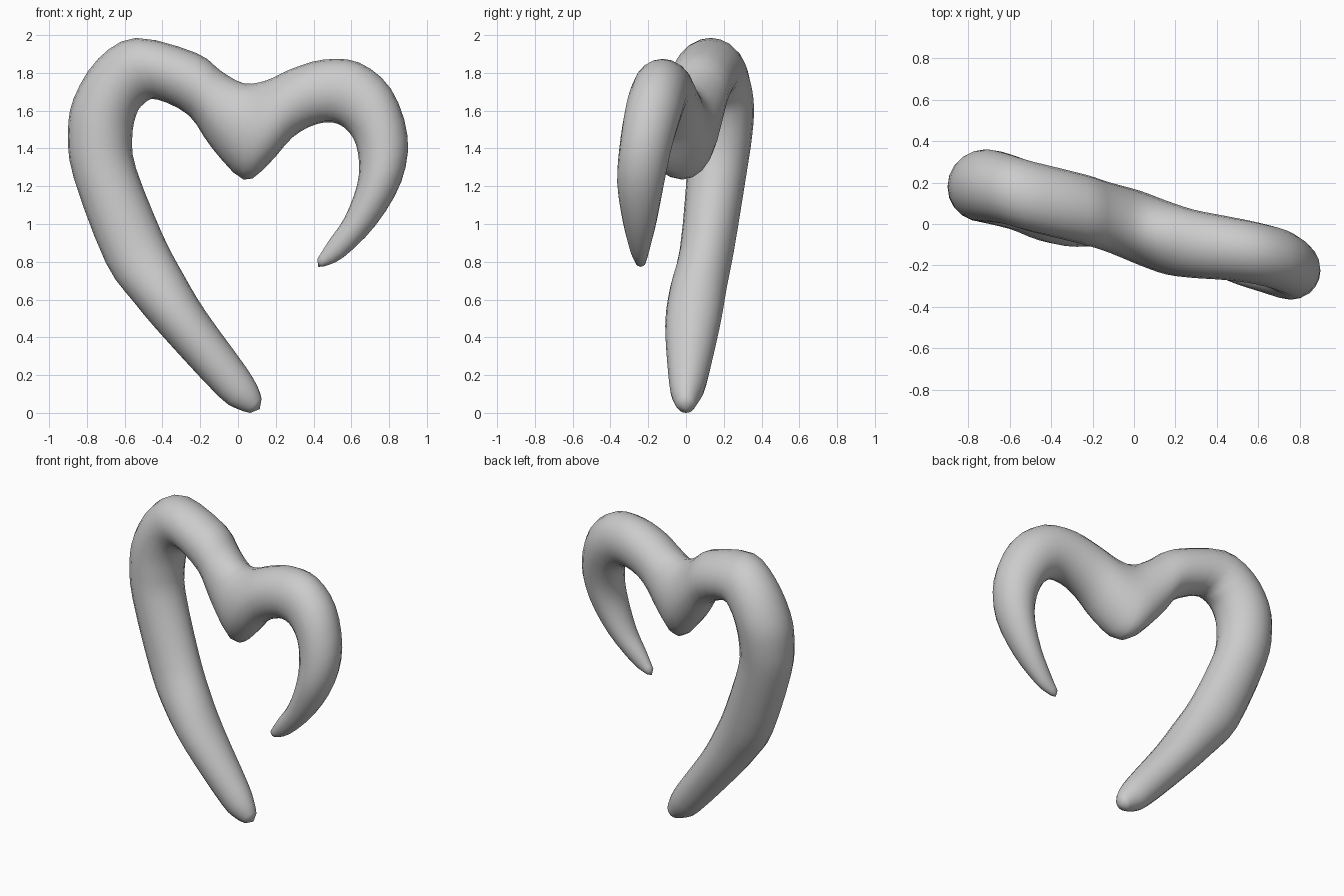
import bpy, bmesh, math
from mathutils import Vector

# Stations along the heart: outer x, outer z, inner x, inner z, depth centre, half depth
STATIONS = [
    (0.065, 0.005, 0.125, 0.08, 0, 0.045),
    (0.00, 0.025, 0.105, 0.14, 0, 0.07),
    (-0.10, 0.09, 0.04, 0.25, 0.01, 0.10),
    (-0.38, 0.39, -0.17, 0.54, 0.035, 0.145),
    (-0.55, 0.59, -0.29, 0.74, 0.065, 0.15),
    (-0.70, 0.80, -0.40, 0.95, 0.112, 0.144),
    (-0.87, 1.25, -0.54, 1.30, 0.163, 0.158),
    (-0.90, 1.48, -0.56, 1.46, 0.18, 0.17),
    (-0.87, 1.67, -0.54, 1.58, 0.185, 0.175),
    (-0.74, 1.88, -0.50, 1.64, 0.17, 0.17),
    (-0.54, 1.99, -0.43, 1.665, 0.13, 0.17),
    (-0.22, 1.91, -0.26, 1.58, 0.07, 0.17),
    (-0.09, 1.815, -0.14, 1.41, 0.03, 0.17),
    (0.03, 1.75, 0.03, 1.24, -0.02, 0.18),
    (0.15, 1.765, 0.16, 1.32, -0.065, 0.178),
    (0.28, 1.825, 0.29, 1.465, -0.095, 0.165),
    (0.45, 1.875, 0.42, 1.535, -0.115, 0.155),
    (0.64, 1.86, 0.53, 1.535, -0.14, 0.15),
    (0.81, 1.72, 0.61, 1.46, -0.175, 0.15),
    (0.898, 1.47, 0.64, 1.34, -0.215, 0.138),
    (0.865, 1.23, 0.63, 1.21, -0.24, 0.124),
    (0.73, 1.00, 0.565, 1.04, -0.245, 0.09),
    (0.56, 0.83, 0.48, 0.915, -0.245, 0.052),
    (0.455, 0.78, 0.42, 0.82, -0.24, 0.026),
]
SIDES, STEPS = 20, 3


def spline(a, b, c, d, t):
    # Catmull-Rom blend of whole stations
    return [0.5 * (2 * q + (r - p) * t + (2 * p - 5 * q + 4 * r - s) * t * t
                   + (3 * q - p - 3 * r + s) * t ** 3)
            for p, q, r, s in zip(a, b, c, d)]


def ring(bm, s):
    # Elliptical section between the outer and inner edge
    outer, inner = Vector((s[0], s[4], s[1])), Vector((s[2], s[4], s[3]))
    mid, half = (outer + inner) / 2, (outer - inner) / 2
    return [bm.verts.new(mid + half * math.cos(a) + Vector((0, s[5] * math.sin(a), 0)))
            for a in (2 * math.pi * i / SIDES for i in range(SIDES))]


def cap(bm, loop, tip):
    v = bm.verts.new(tip)
    for i in range(SIDES):
        bm.faces.new((loop[i], loop[(i + 1) % SIDES], v))


# Refine the stations
path = []
n = len(STATIONS)
for i in range(n - 1):
    a, d = STATIONS[max(i - 1, 0)], STATIONS[min(i + 2, n - 1)]
    path += [spline(a, STATIONS[i], STATIONS[i + 1], d, k / STEPS) for k in range(STEPS)]
path.append(STATIONS[-1])

# Skin the tapered open heart and round off the tips
bm = bmesh.new()
rings = [ring(bm, s) for s in path]
for r, q in zip(rings, rings[1:]):
    for i in range(SIDES):
        j = (i + 1) % SIDES
        bm.faces.new((r[i], r[j], q[j], q[i]))
cap(bm, rings[0], (0.115, 0, 0.025))
cap(bm, rings[-1], (0.425, -0.24, 0.778))
low = min(v.co.z for v in bm.verts)
for v in bm.verts:
    v.co.z -= low
bmesh.ops.recalc_face_normals(bm, faces=bm.faces)
for f in bm.faces:
    f.smooth = True
mesh = bpy.data.meshes.new("open_heart")
bm.to_mesh(mesh)
bm.free()
bpy.context.collection.objects.link(bpy.data.objects.new("open_heart", mesh))
